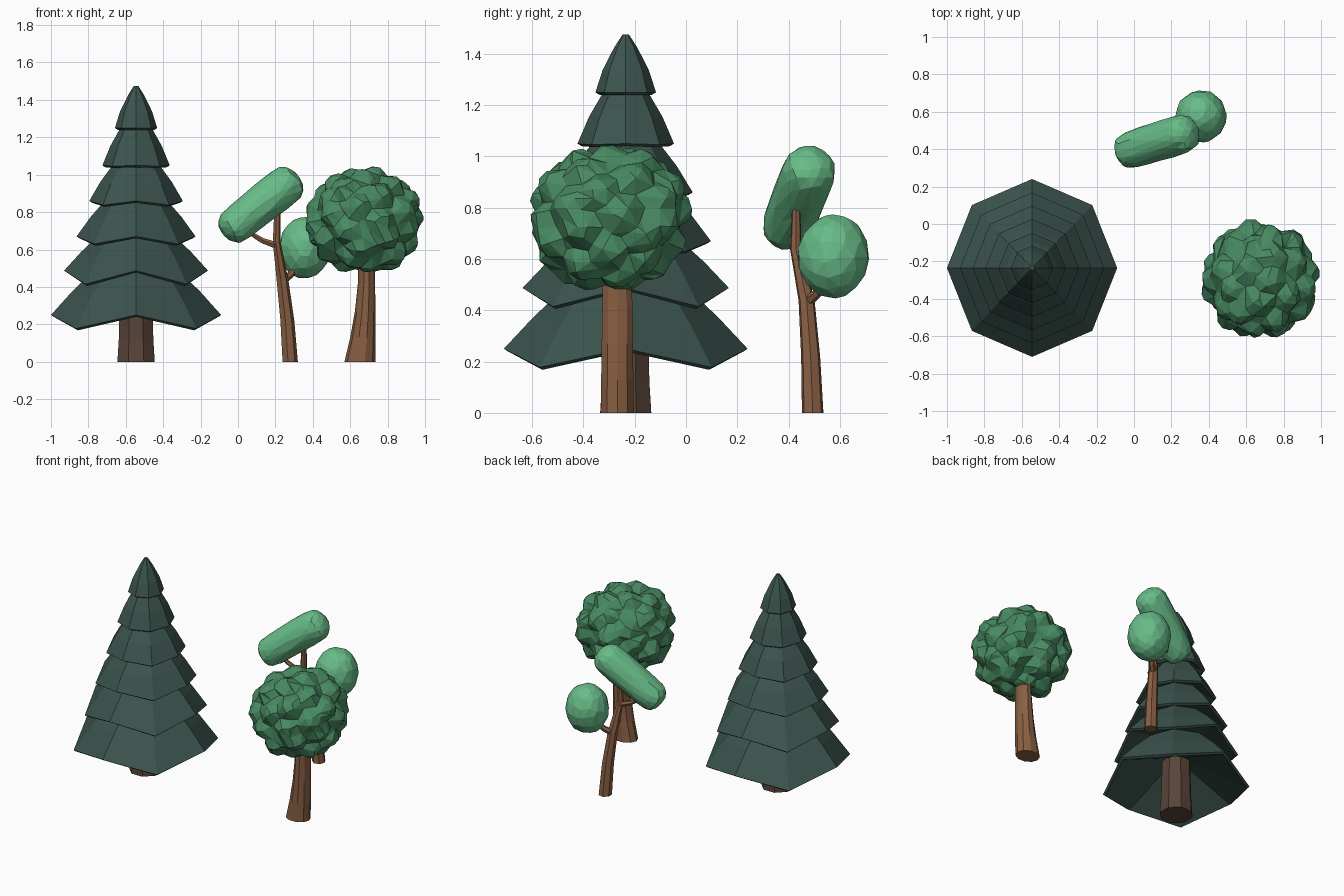
import bpy, bmesh, math, random
from mathutils import Vector, noise

if "Cube" in bpy.data.objects:
    bpy.data.objects.remove(bpy.data.objects["Cube"])

random.seed(4)


def material(name, rgb):
    m = bpy.data.materials.new(name)
    m.diffuse_color = (*rgb, 1)
    m.use_nodes = True
    m.node_tree.nodes["Principled BSDF"].inputs["Base Color"].default_value = m.diffuse_color
    return m


PINE = material("dark pine green", (0.045, 0.089, 0.076))
LEAF = material("leaf green", (0.065, 0.254, 0.122))
LIGHT = material("light leaf green", (0.138, 0.50, 0.245))
BARK = material("brown bark", (0.25, 0.115, 0.056))
DARK = material("dark bark", (0.100, 0.058, 0.040))


def finish(bm, name, mat):
    bmesh.ops.recalc_face_normals(bm, faces=bm.faces)
    me = bpy.data.meshes.new(name)
    bm.to_mesh(me)
    bm.free()
    me.materials.append(mat)
    ob = bpy.data.objects.new(name, me)
    bpy.context.collection.objects.link(ob)
    return ob


def loft(name, rings, mat):
    """Skin a list of equal-length point rings and cap both ends."""
    bm = bmesh.new()
    vs = [[bm.verts.new(p) for p in ring] for ring in rings]
    n = len(vs[0])
    for a, b in zip(vs, vs[1:]):
        for i in range(n):
            j = (i + 1) % n
            bm.faces.new((a[i], a[j], b[j], b[i]))
    bm.faces.new(vs[0])
    bm.faces.new(vs[-1])
    return finish(bm, name, mat)


def stem(name, path, sides, mat, turn=0.0):
    """Upright trunk: path of (x, y, z, radius x, radius y)."""
    rings = []
    for x, y, z, rx, ry in path:
        angles = [turn + math.tau * i / sides for i in range(sides)]
        rings.append([(x + rx * math.cos(a), y + ry * math.sin(a), z) for a in angles])
    return loft(name, rings, mat)


def branch(name, points, mat, sides=6):
    """Leaning branch: points of (x, y, z, radius)."""
    p = [Vector(q[:3]) for q in points]
    d = (p[-1] - p[0]).normalized()
    u = d.cross(Vector((0, 0, 1))).normalized()
    v = u.cross(d)
    rings = [[c + q[3] * (u * math.cos(math.tau * i / sides) + v * math.sin(math.tau * i / sides))
              for i in range(sides)] for c, q in zip(p, points)]
    return loft(name, rings, mat)


def blob(name, shape, mat, detail):
    """Icosphere whose unit vertices are moved by a shape function."""
    bm = bmesh.new()
    bmesh.ops.create_icosphere(bm, subdivisions=detail, radius=1)
    for v in bm.verts:
        v.co = shape(v.co.normalized())
    return finish(bm, name, mat)


def decimate(ob, ratio):
    mod = ob.modifiers.new("facets", 'DECIMATE')
    mod.ratio = ratio


# ---- pine: octagonal tiers, every other corner drooping on the low ones ----
PX, PY = -0.545, -0.235
# tier: edge radius, edge height, corner droop, neck radius, neck height
TIERS = [(0.455, 0.25, 0.072, 0.215, 0.50),
         (0.385, 0.487, 0.072, 0.185, 0.69),
         (0.318, 0.67, 0.04, 0.155, 0.875),
         (0.250, 0.86, 0.022, 0.115, 1.065),
         (0.180, 1.05, 0.004, 0.078, 1.26),
         (0.113, 1.25, 0.0, 0.043, 1.425)]


def pine_ring(r, z, droop):
    return [(PX + r * math.cos(k * math.pi / 4), PY + 1.045 * r * math.sin(k * math.pi / 4),
             z - (droop if k % 2 else 0)) for k in range(8)]


rings = [pine_ring(0.085, 0.38, 0)]
for r, z, droop, nr, nz in TIERS:
    rings.append(pine_ring(r - 0.015, z - 0.01, droop))
    rings.append(pine_ring(r, z, droop))
    rings.append(pine_ring((r + nr) / 2 + 0.008, (z + nz) / 2, droop * 0.45))
    rings.append(pine_ring(nr, nz, 0))
rings.append(pine_ring(0.012, 1.475, 0))
loft("pine_foliage", rings, PINE)
stem("pine_trunk", [(PX, PY, 0, 0.108, 0.108), (PX, PY, 0.12, 0.1, 0.1),
                    (PX, PY, 0.40, 0.092, 0.092)], 8, DARK, math.pi / 8)

# ---- round tree: lumpy crown on a bent trunk ----
stem("round_tree_trunk", [(0.652, -0.268, 0, 0.083, 0.068), (0.668, -0.268, 0.13, 0.068, 0.066),
                          (0.68, -0.268, 0.27, 0.055, 0.064), (0.687, -0.267, 0.42, 0.046, 0.062),
                          (0.687, -0.275, 0.62, 0.044, 0.055)], 10, BARK)

LUMPS = []
for i in range(46):
    h = 1 - 2 * (i + 0.5) / 46
    a = i * 2.39996 + random.uniform(-0.2, 0.2)
    s = math.sqrt(1 - h * h)
    LUMPS.append((Vector((s * math.cos(a), s * math.sin(a), h)), random.uniform(0.76, 0.82)))


def crown(d):
    # outermost hit of the ray with the ring of small lump spheres
    best = 0.86
    for c, dist in LUMPS:
        t = d.dot(c) * dist
        q = 0.25 ** 2 - (dist * dist - t * t)
        if t > 0 and q > 0:
            best = max(best, t + math.sqrt(q))
    return Vector((0.675 + 0.312 * best * d.x, -0.30 + 0.317 * best * d.y,
                   0.757 + 0.288 * best * d.z))


decimate(blob("round_tree_crown", crown, LEAF, 4), 0.55)

# ---- slender tree: crooked trunk, two side branches, two leaf clumps ----
stem("slender_trunk", [(0.277, 0.494, 0, 0.043, 0.043), (0.262, 0.486, 0.22, 0.039, 0.038),
                       (0.236, 0.470, 0.44, 0.033, 0.032), (0.206, 0.428, 0.64, 0.022, 0.023),
                       (0.210, 0.430, 0.86, 0.015, 0.014)], 7, BARK)
branch("left_branch", [(0.212, 0.432, 0.62, 0.02), (0.13, 0.42, 0.648, 0.016),
                       (0.03, 0.405, 0.71, 0.01)], BARK)
branch("right_branch", [(0.235, 0.470, 0.43, 0.024), (0.28, 0.51, 0.465, 0.019),
                        (0.34, 0.56, 0.57, 0.012)], BARK)

END_A, END_B = Vector((0.012, 0.405, 0.752)), Vector((0.222, 0.470, 0.917))
MID, HALF = (END_A + END_B) / 2, (END_B - END_A) / 2


def double_clump(d):
    # stretched ball with a slight waist
    t = d.dot(HALF.normalized())
    along = math.copysign(min(1, abs(t) * 1.6), t)
    across = d - t * HALF.normalized()
    r = 0.123 + 0.006 * t
    waist = 1 - 0.16 * (1 - along * along)
    wobble = 1 + 0.05 * noise.noise(d * 2.5)
    return MID + HALF * along + (HALF.normalized() * t + across * waist) * r * wobble


def single_clump(d):
    k = 1 + 0.05 * noise.noise(d * 2 + Vector((3, 1, 2)))
    return Vector((0.358 + 0.137 * k * d.x, 0.575 + 0.139 * k * d.y, 0.61 + 0.164 * k * d.z))


decimate(blob("upper_leaf_clump", double_clump, LIGHT, 3), 0.75)
decimate(blob("lower_leaf_clump", single_clump, LIGHT, 3), 0.6)
